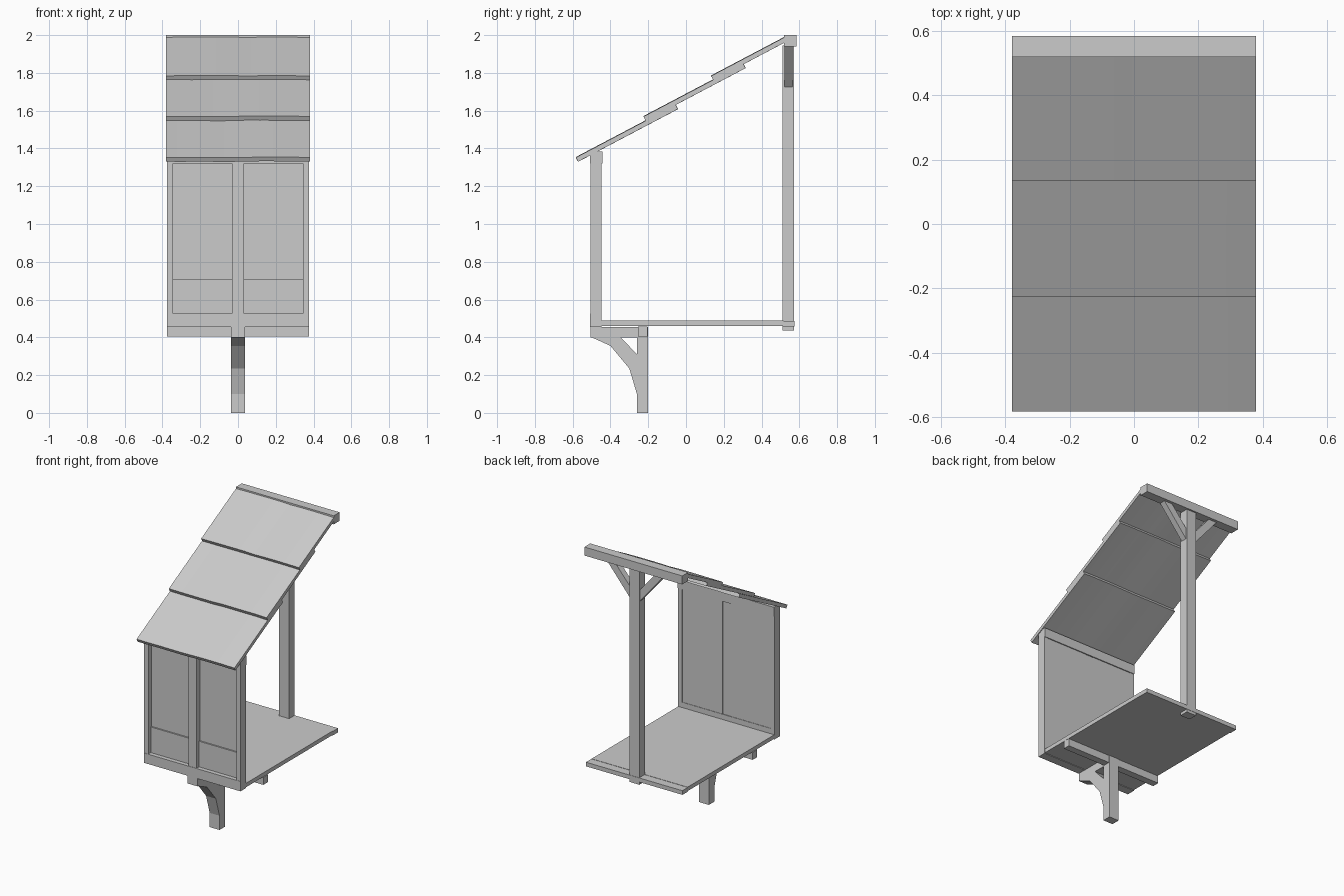
import bpy
import math
import random
from mathutils import Vector

random.seed(4)

old = bpy.data.objects.get("Cube")
if old:
    bpy.data.objects.remove(old, do_unlink=True)

grey = bpy.data.materials.new("plain_grey")
grey.use_nodes = True
tone = (0.6, 0.6, 0.6, 1)
grey.diffuse_color = tone
grey.node_tree.nodes["Principled BSDF"].inputs["Base Color"].default_value = tone


def make(name, verts, faces):
    mesh = bpy.data.meshes.new(name)
    mesh.from_pydata(verts, [], faces)
    mesh.materials.append(grey)
    obj = bpy.data.objects.new(name, mesh)
    bpy.context.collection.objects.link(obj)
    return obj


def prism(name, outline, direction):
    """Extrude a planar outline along a direction vector."""
    n = len(outline)
    a = [Vector(p) for p in outline]
    normal = sum((a[i].cross(a[(i + 1) % n]) for i in range(n)), Vector())
    if normal.dot(Vector(direction)) > 0:
        a.reverse()
    b = [p + Vector(direction) for p in a]
    sides = [(i, i + n, (i + 1) % n + n, (i + 1) % n) for i in range(n)]
    return make(name, a + b, [tuple(range(n)), tuple(range(2 * n - 1, n - 1, -1))] + sides)


def box(name, x, y, z):
    base = [(x[0], y[0], z[0]), (x[1], y[0], z[0]), (x[1], y[1], z[0]), (x[0], y[1], z[0])]
    return prism(name, base, (0, 0, z[1] - z[0]))


HALF = 0.375
POST = 0.038

# Support post, cross beam, arm and curved bracket
box("support_post", (-POST, POST), (-0.26, -0.2), (0, 0.456))
box("cross_beam", (-HALF, HALF), (-0.255, -0.205), (0.405, 0.457))
box("support_arm", (-POST, POST), (-0.505, -0.255), (0.4, 0.456))
curve = [(-0.5, 0.4), (-0.4, 0.355), (-0.3, 0.235), (-0.26, 0.1), (-0.26, 0.31), (-0.345, 0.4)]
prism("curved_bracket", [(-POST, y, z) for y, z in curve], (2 * POST, 0, 0))

# Floor
box("floor", (-HALF + 0.002, HALF - 0.002), (-0.46, 0.515), (0.46, 0.488))
box("floor_back_edge", (-HALF, HALF), (0.514, 0.575), (0.457, 0.486))

# Framed front wall
box("wall_sill", (-HALF, HALF), (-0.508, -0.447), (0.456, 0.525))
box("wall_plate", (-HALF, HALF), (-0.508, -0.443), (1.32, 1.385))
box("centre_stile", (-0.032, 0.032), (-0.506, -0.452), (0.52, 1.33))
for side, s in (("left", 1), ("right", -1)):
    box(side + "_stile", sorted((s * 0.343, s * HALF)), (-0.506, -0.447), (0.52, 1.33))
    span = sorted((s * 0.03, s * 0.35))
    box(side + "_upper_panel", span, (-0.468, -0.45), (0.7, 1.33))
    box(side + "_lower_panel", span, (-0.478, -0.45), (0.52, 0.705))

# Rear post, ridge beam and diagonal braces
box("rear_post", (-POST, POST), (0.51, 0.573), (0.437, 1.945))
box("ridge_beam", (-0.38, 0.38), (0.52, 0.585), (1.94, 2.0))
for side, s in (("left", 1), ("right", -1)):
    slant = [(0.03, 1.715), (0.22, 1.942), (0.155, 1.942), (0.03, 1.795)]
    prism(side + "_brace", [(s * x, 0.522, z) for x, z in slant], (0, 0.043, 0))

# Overlapping roof courses with slightly uneven planks
THICK = 0.025
PLANKS = 9
angle = math.atan(0.527)
down = Vector((0, math.sin(angle), -math.cos(angle))) * THICK


def roof_course(name, y0, y1, z0):
    verts, faces = [], []
    for i in range(PLANKS + 1):
        x = -0.38 + 0.76 * i / PLANKS
        wobble = random.uniform(-0.002, 0.002)
        low = Vector((x, y0, z0 + wobble))
        high = Vector((x, y1, z0 + (y1 - y0) * math.tan(angle) + wobble))
        verts += [low, high, high + down, low + down]
    for i in range(PLANKS):
        k = 4 * i
        faces += [(k + j, k + 4 + j, k + 4 + (j + 1) % 4, k + (j + 1) % 4) for j in range(4)]
    last = 4 * PLANKS
    faces += [(0, 1, 2, 3), (last + 3, last + 2, last + 1, last)]
    obj = make(name, verts, faces)
    bpy.ops.object.select_all(action="DESELECT")
    obj.select_set(True)
    bpy.context.view_layer.objects.active = obj
    bpy.ops.object.shade_smooth_by_angle(angle=math.radians(30))


roof_course("lower_roof", -0.583, -0.055, 1.353)
roof_course("middle_roof", -0.225, 0.304, 1.57)
roof_course("upper_roof", 0.133, 0.525, 1.785)
